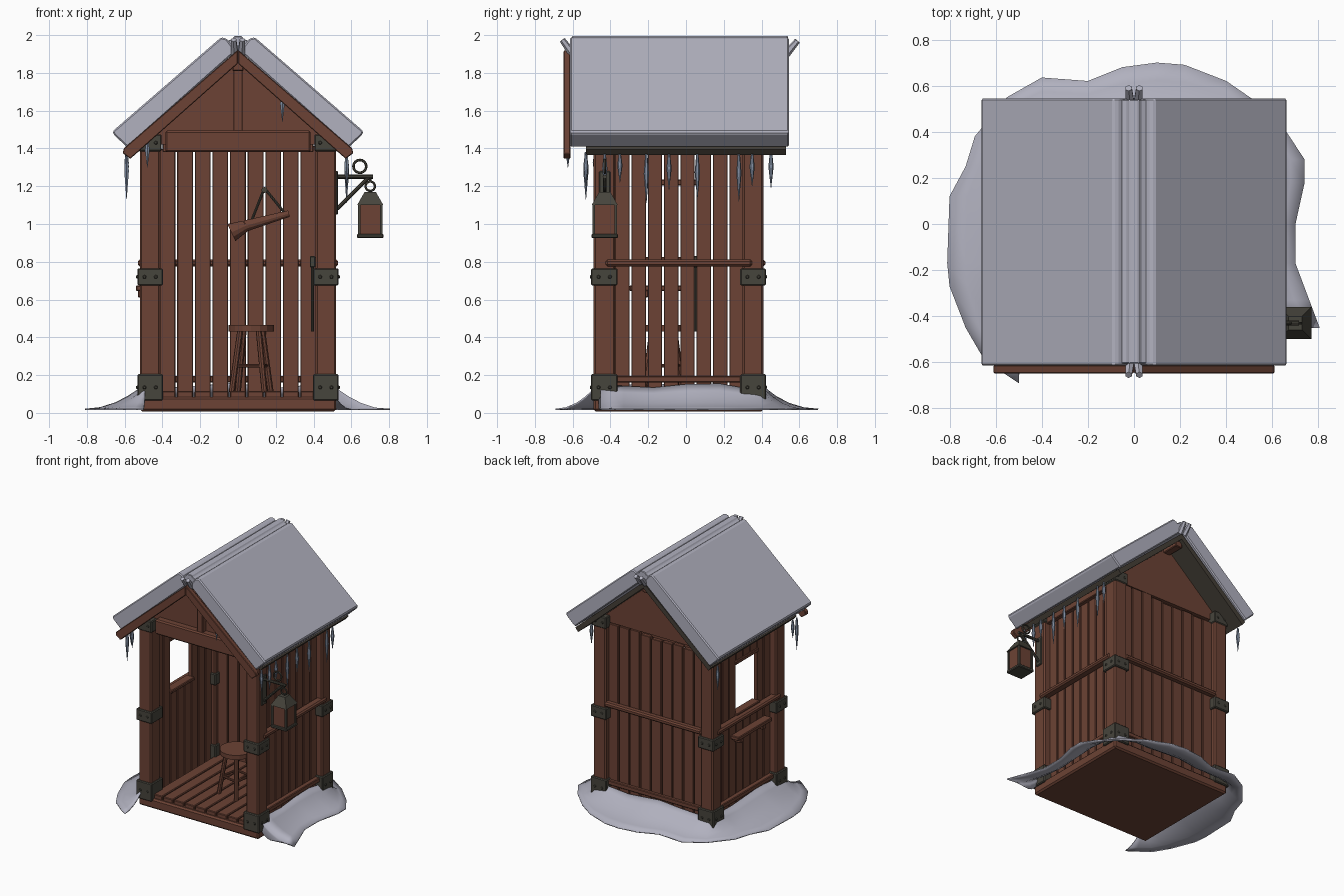
import bpy, bmesh, math, random
from mathutils import Vector, Matrix

if "Cube" in bpy.data.objects:
    bpy.data.objects.remove(bpy.data.objects["Cube"])
random.seed(4)

def material(name, c):
    m = bpy.data.materials.new(name)
    m.diffuse_color = (*c, 1)
    m.use_nodes = True
    m.node_tree.nodes["Principled BSDF"].inputs["Base Color"].default_value = m.diffuse_color
    return m

WOOD = material("brown wood", (0.15, 0.055, 0.035))
IRON = material("dark iron", (0.062, 0.058, 0.045))
ROOF = material("dark roof boards", (0.06, 0.05, 0.038))
SNOW = material("snow", (0.44, 0.44, 0.52))
ICE = material("ice", (0.22, 0.27, 0.36))

def finish(name, bm, mat, bevel=0.0, smooth=False):
    bmesh.ops.recalc_face_normals(bm, faces=bm.faces[:])
    me = bpy.data.meshes.new(name)
    bm.to_mesh(me)
    bm.free()
    me.materials.append(mat)
    ob = bpy.data.objects.new(name, me)
    bpy.context.collection.objects.link(ob)
    if smooth:
        me.polygons.foreach_set("use_smooth", [True] * len(me.polygons))
    if bevel:
        b = ob.modifiers.new("bevel", 'BEVEL')
        b.width, b.segments = bevel, 1
    return ob

def box(name, x, y, z, mat=WOOD, bevel=0.005):
    bm = bmesh.new()
    bmesh.ops.create_cube(bm, size=1)
    for v in bm.verts:
        v.co = Vector([(r[0] + r[1]) / 2 + c * (r[1] - r[0]) for r, c in zip((x, y, z), v.co)])
    return finish(name, bm, mat, bevel)

def rod(name, p, q, r1, r2=None, mat=WOOD, n=8):
    p, q = Vector(p), Vector(q)
    bm = bmesh.new()
    rot = (q - p).to_track_quat('Z', 'Y').to_matrix().to_4x4()
    bmesh.ops.create_cone(bm, cap_ends=True, segments=n, radius1=r1, radius2=r1 if r2 is None else r2,
                          depth=(q - p).length, matrix=Matrix.Translation((p + q) / 2) @ rot)
    return finish(name, bm, mat)

def prism(name, pts, y0, y1, mat, bevel=0.0):
    """Extrude an x-z profile along y."""
    bm = bmesh.new()
    f = bm.faces.new([bm.verts.new((x, y0, z)) for x, z in pts])
    r = bmesh.ops.extrude_face_region(bm, geom=[f])
    bmesh.ops.translate(bm, vec=(0, y1 - y0, 0), verts=[g for g in r['geom'] if isinstance(g, bmesh.types.BMVert)])
    return finish(name, bm, mat, bevel)

def ring(name, loc, r, t, rot, mat=IRON):
    bpy.ops.mesh.primitive_torus_add(location=loc, rotation=rot, major_radius=r, minor_radius=t,
                                     major_segments=16, minor_segments=6)
    bpy.context.object.name = name
    bpy.context.object.data.materials.append(mat)

# base frame and floor
box("base_frame", (-.52, .52), (-.49, .41), (.008, .085), bevel=.012)
for i in range(9):
    x = -.42 + i * .0933
    box("floor_plank", (x + .004, x + .089), (-.47, .37), (.08, .115))

# corner posts with iron brackets and rivets
for s in (-1, 1):
    for y0, y1 in ((-.49, -.375), (.30, .41)):
        xs = sorted((s * .41, s * .52))
        box("corner_post", xs, (y0, y1), (.01, 1.42), bevel=.01)
        for z0, z1 in ((.065, .205), (.675, .765), (1.385, 1.475)):
            top = z0 > 1
            g = .006 if top else .013
            box("post_bracket", (xs[0] - g, xs[1] + g), (y0 - g, y1 + g), (z0, z1), IRON, .006)
            zc = (z0 + z1) / 2
            front = y0 < 0
            ye = y0 - g if front else y1 + g
            for o in (-.03, .03):
                d = -.006 if front else .006
                rod("rivet", (s * .465 + o, ye, zc), (s * .465 + o, ye + d, zc), .01, .006, IRON)
                xe = s * (.52 + g)
                yc = (y0 + y1) / 2 + o
                rod("rivet", (xe, yc, zc), (xe + s * .006, yc, zc), .01, .006, IRON)

# plank walls: the left one has a window opening
for s in (-1, 1):
    xs = sorted((s * .44, s * .47))
    for i in range(8):
        y = -.38 + i * .0863
        ys = (y + .005, y + .081)
        if s < 0 and i in (2, 3, 4):
            box("side_plank_low", xs, ys, (.08, .80), bevel=.003)
            box("side_plank_high", xs, ys, (1.22, 1.40), bevel=.003)
        else:
            box("side_plank", xs, ys, (.08, 1.40), bevel=.003)
    box("side_rail", sorted((s * .468, s * .53)), (-.425, .35), (.775, .812), bevel=.01)
    box("side_foot_rail", sorted((s * .465, s * .505)), (-.39, .31), (.16, .195))
    box("side_top_plate", sorted((s * .41, s * .50)), (-.47, .39), (1.38, 1.47))
for i in range(9):
    x = -.42 + i * .0933
    box("back_plank", (x + .005, x + .088), (.34, .37), (.08, 1.40 + random.uniform(-.01, .02)), bevel=.003)
box("back_rail", (-.42, .42), (.368, .42), (.775, .812), bevel=.01)
box("back_foot_rail", (-.42, .42), (.365, .395), (.16, .195))
box("window_sill", (-.49, -.42), (-.22, .065), (.80, .825))
box("window_head", (-.48, -.43), (-.22, .065), (1.205, 1.235))
box("outer_ledge", (-.54, -.47), (-.30, .12), (.645, .675))
for y in (-.24, .04):
    box("ledge_support", (-.53, -.47), (y, y + .04), (.61, .65))

# gables, front beam and king post
tri = [(-.47, 1.42), (.47, 1.42), (.47, 1.46), (0, 1.87), (-.47, 1.46)]
prism("front_gable", tri, -.43, -.405, WOOD)
prism("back_gable", tri, .335, .365, WOOD)
box("front_beam", (-.385, .385), (-.485, -.41), (1.38, 1.495), bevel=.01)
box("back_beam", (-.40, .40), (.29, .335), (1.38, 1.48))
box("king_post", (-.025, .025), (-.475, -.42), (1.49, 1.85))
box("ridge_beam", (-.03, .03), (-.52, .5), (1.81, 1.86))

# roof boards, snow slabs and front barge boards
for s in (-1, 1):
    prism("roof_boards", [(0, 1.905), (s * .59, 1.395), (s * .565, 1.365), (0, 1.86)], -.53, .53, ROOF)
    prism("roof_snow", [(s * .01, 1.915), (s * .585, 1.405), (s * .655, 1.47), (s * .665, 1.49),
                        (s * .09, 1.988), (s * .06, 1.982)], -.615, .545, SNOW, .008)
    prism("barge_board", [(0, 1.922), (s * .605, 1.40), (s * .61, 1.375), (s * .57, 1.345), (0, 1.85)],
          -.648, -.612, WOOD, .004)

# snow along the ridge with flared ends
prism("ridge_snow", [(-.075, 1.92), (.075, 1.92), (.065, 1.965), (.03, 1.98), (.02, 1.995),
                     (-.02, 1.995), (-.03, 1.98), (-.065, 1.965)], -.605, .54, SNOW, .004)
for x in (-.018, .018):
    rod("ridge_end", (x, -.60, 1.90), (x * 1.3, -.655, 1.975), .022, .016, SNOW, 6)
    rod("ridge_end", (x, .53, 1.90), (x * 1.3, .59, 1.97), .022, .016, SNOW, 6)

# icicles under the eaves and gable
def icicle(x, y, top, low):
    m = top - (top - low) * .4
    rod("icicle", (x, y, m), (x, y, top), .014, .006, ICE, 6)
    rod("icicle_tip", (x, y, m), (x, y, low), .014, .001, ICE, 6)

for y, low in ((-.53, 1.20), (-.43, 1.18), (-.35, 1.22), (-.21, 1.11), (-.09, 1.18), (.06, 1.13), (.28, 1.12), (.35, 1.2)):
    icicle(.575, y, 1.37, low)
for y, low in ((-.53, 1.13), (-.48, 1.24), (.45, 1.19)):
    icicle(-.59, y, 1.38, low)
icicle(-.48, -.625, 1.45, 1.30)
icicle(.235, -.60, 1.70, 1.54)

# ground snow drift, open at the front
outer = [(-.5, -.69), (-.56, -.65), (-.66, -.57), (-.73, -.45), (-.80, -.27), (-.81, -.17), (-.80, .12),
         (-.73, .25), (-.69, .38), (-.55, .55), (-.40, .635), (-.20, .62), (-.05, .68), (.10, .70), (.22, .69),
         (.40, .62), (.53, .53), (.66, .40), (.74, .28), (.74, .18), (.70, 0), (.70, -.17), (.76, -.33),
         (.805, -.45), (.72, -.44), (.60, -.46)]
bm = bmesh.new()
rows = []
for i, (x, y) in enumerate(outer):
    a = Vector((max(-.49, min(.49, x)), max(-.47, min(.39, y)), 0))
    h = .125 + .012 * math.sin(i * 1.7)
    rows.append([bm.verts.new(a.lerp(Vector((x, y, 0)), t) + Vector((0, 0, .018 + h * (1 - t) ** 2)))
                 for t in (0, .15, .3, .5, .75, 1)])
for r0, r1 in zip(rows, rows[1:]):
    for j in range(5):
        bm.faces.new((r0[j], r0[j + 1], r1[j + 1], r1[j]))
bmesh.ops.remove_doubles(bm, verts=bm.verts[:], dist=1e-5)
ob = finish("ground_snow", bm, SNOW, smooth=True)
sol = ob.modifiers.new("thickness", 'SOLIDIFY')
sol.thickness, sol.offset = .008, 0

# lantern on its iron arm
Y = -.43
rod("lantern_arm", (.51, Y, 1.25), (.715, Y, 1.25), .011, mat=IRON)
rod("lantern_brace", (.525, Y, 1.08), (.69, Y, 1.245), .01, mat=IRON)
box("lantern_arm_plate", (.515, .53), (Y - .03, Y + .03), (1.05, 1.28), IRON)
ring("arm_scroll", (.645, Y, 1.305), .034, .007, (math.pi / 2, 0, 0))
ring("lantern_ring", (.70, Y, 1.20), .025, .006, (math.pi / 2, 0, 0))
rod("lantern_hook", (.70, Y, 1.22), (.70, Y, 1.25), .006, mat=IRON)
box("lantern_body", (.643, .757), (Y - .057, Y + .057), (.945, 1.10), WOOD, 0)
box("lantern_base", (.63, .77), (Y - .07, Y + .07), (.925, .948), IRON)
for sx in (-1, 1):
    for sy in (-1, 1):
        x, y = .70 + sx * .058, Y + sy * .058
        box("lantern_bar", (x - .007, x + .007), (y - .007, y + .007), (.945, 1.10), IRON, 0)
bm = bmesh.new()
bmesh.ops.create_cone(bm, cap_ends=True, segments=4, radius1=.098, radius2=.042, depth=.07,
                      matrix=Matrix.Translation((.70, Y, 1.135)) @ Matrix.Rotation(math.pi / 4, 4, 'Z'))
finish("lantern_cap", bm, IRON)

# stool
rod("stool_seat", (.07, -.12, .43), (.07, -.12, .465), .12, n=16)
for a in range(4):
    c, s = math.cos(a * math.pi / 2 + .6), math.sin(a * math.pi / 2 + .6)
    rod("stool_leg", (.07 + .07 * c, -.12 + .07 * s, .44), (.07 + .125 * c, -.12 + .125 * s, .11), .016)
for a in range(4):
    p, q = [(.07 + .10 * math.cos(k * math.pi / 2 + .6), -.12 + .10 * math.sin(k * math.pi / 2 + .6), .25) for k in (a, a + 1)]
    rod("stool_rung", p, q, .009)

# signal horn hanging on the back wall
H = .295
rod("horn_peg", (.14, .345, 1.18), (.14, H - .03, 1.18), .016, mat=IRON)
rod("horn_bell", (-.035, H, .955), (.04, H, .99), .05, .03, n=12)
rod("horn_body", (.04, H, .99), (.27, H, 1.055), .03, .017, n=12)
for x, z in ((.065, 1.0), (.25, 1.055)):
    rod("horn_strap", (.14, H, 1.19), (x, H, z), .007, mat=IRON)

# iron poker on the right wall
rod("poker", (.395, .05, .43), (.395, .05, .83), .008, mat=IRON)
box("poker_grip", (.38, .41), (.035, .065), (.77, .83), IRON)
